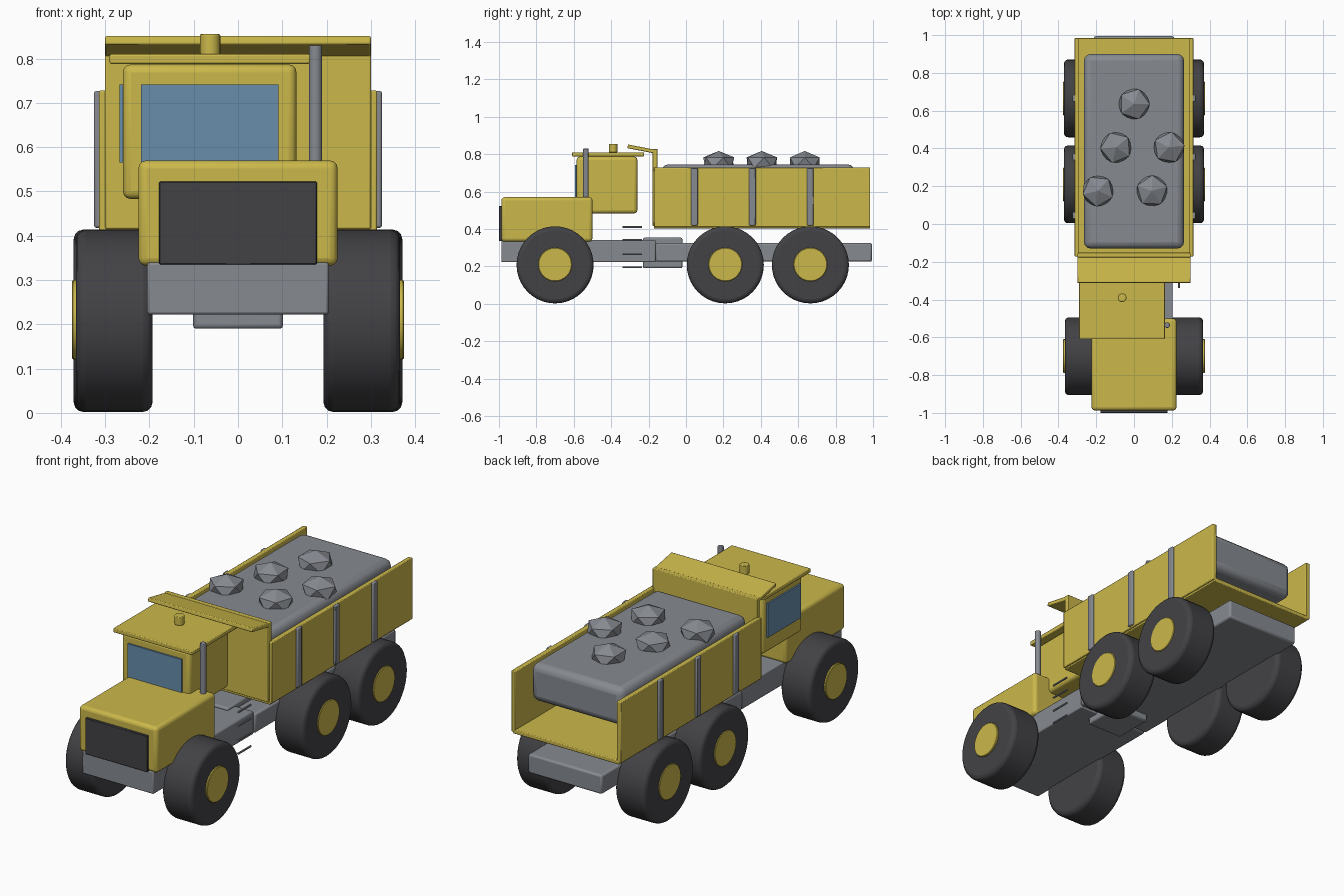
import bpy, bmesh, math
from mathutils import Vector

if "Cube" in bpy.data.objects:
    bpy.data.objects.remove(bpy.data.objects["Cube"])


def material(name, rgb):
    m = bpy.data.materials.new(name)
    m.diffuse_color = (*rgb, 1)
    m.use_nodes = True
    m.node_tree.nodes["Principled BSDF"].inputs["Base Color"].default_value = m.diffuse_color
    return m


YELLOW = material("yellow paint", (0.60, 0.48, 0.07))
GREY = material("steel grey", (0.24, 0.255, 0.28))
DARK = material("dark rubber", (0.055, 0.054, 0.06))
GLASS = material("blue glass", (0.14, 0.27, 0.41))


def finish(name, bm, mat, bevel=0, segments=2):
    me = bpy.data.meshes.new(name)
    bm.to_mesh(me)
    bm.free()
    me.materials.append(mat)
    ob = bpy.data.objects.new(name, me)
    bpy.context.collection.objects.link(ob)
    if bevel:
        mod = ob.modifiers.new("bevel", 'BEVEL')
        mod.width, mod.segments = bevel, segments
        mod.limit_method, mod.angle_limit = 'ANGLE', math.radians(40)
    bpy.context.view_layer.objects.active = ob
    ob.select_set(True)
    bpy.ops.object.shade_smooth_by_angle(angle=math.radians(35))
    ob.select_set(False)
    return ob


def box(name, x, y, z, mat, bevel=0, segments=2):
    """Box from (min, max) ranges."""
    bm = bmesh.new()
    bmesh.ops.create_cube(bm, size=1)
    for v in bm.verts:
        v.co = Vector([(a + b) / 2 + c * (b - a) for (a, b), c in zip((x, y, z), v.co)])
    return finish(name, bm, mat, bevel, segments)


def cylinder(name, centre, radius, length, mat, axis='Z', sides=32, bevel=0, segments=2):
    bm = bmesh.new()
    bmesh.ops.create_cone(bm, cap_ends=True, segments=sides, radius1=radius, radius2=radius, depth=length)
    ob = finish(name, bm, mat, bevel, segments)
    ob.location = centre
    if axis == 'X':
        ob.rotation_euler.y = math.pi / 2
    elif axis == 'Y':
        ob.rotation_euler.x = math.pi / 2
    return ob


# Chassis: two frame halves and the joint between them
box("front_frame", (-0.205, 0.205), (-0.987, -0.163), (0.222, 0.34), GREY, 0.006)
box("rear_frame", (-0.212, 0.212), (-0.163, 0.995), (0.225, 0.325), GREY, 0.01)
box("frame_joint", (-0.102, 0.102), (-0.23, -0.02), (0.19, 0.353), GREY, 0.008)

# Wheels with hubs
for y, outer in ((-0.70, 0.366), (0.21, 0.371), (0.665, 0.371)):
    for s in (-1, 1):
        cylinder("tyre", (s * (outer - 0.0865), y, 0.208), 0.206, 0.173, DARK, 'X', 40, 0.022, 3)
        cylinder("hub", (s * 0.345, y, 0.21), 0.09, 0.06, YELLOW, 'X', 32, 0.003, 1)

# Hood and grille
box("hood", (-0.225, 0.225), (-0.987, -0.50), (0.332, 0.57), YELLOW, 0.018, 3)
box("grille", (-0.178, 0.178), (-1.0, -0.97), (0.335, 0.522), DARK, 0.002, 1)

# Offset cab with front and left windows, roof, beacon and exhaust
box("cab", (-0.26, 0.132), (-0.585, -0.26), (0.483, 0.787), YELLOW, 0.018, 3)
box("front_window", (-0.219, 0.092), (-0.594, -0.585), (0.565, 0.742), GLASS)
box("side_window", (-0.268, -0.26), (-0.56, -0.29), (0.565, 0.742), GLASS)
box("roof", (-0.29, 0.163), (-0.61, -0.225), (0.788, 0.81), YELLOW, 0.004)
cylinder("beacon", (-0.063, -0.39, 0.832), 0.023, 0.046, YELLOW, sides=20, bevel=0.003)
cylinder("exhaust", (0.175, -0.535, 0.69), 0.015, 0.28, GREY, sides=20, bevel=0.003)

# Ladder rungs
for z in (0.195, 0.265, 0.34, 0.41):
    cylinder("ladder_rung", (0.238, -0.287, z), 0.005, 0.105, GREY, 'Y', 10)

# Open-ended dump body
box("dump_floor", (-0.305, 0.305), (-0.172, 0.985), (0.402, 0.424), YELLOW, 0.004)
box("headboard", (-0.30, 0.30), (-0.178, -0.152), (0.415, 0.828), YELLOW, 0.004)
for s in (-1, 1):
    box("dump_side", sorted((s * 0.29, s * 0.314)), (-0.172, 0.985), (0.41, 0.728), YELLOW, 0.004)
    for y in (0.045, 0.355, 0.665):
        box("side_rib", sorted((s * 0.305, s * 0.325)), (y - 0.018, y + 0.018), (0.418, 0.727), GREY, 0.005)

# Sloping guard above the headboard
guard = box("cab_guard", (-0.30, 0.30), (-0.078, 0.078), (-0.01, 0.01), YELLOW, 0.004)
guard.location = (0, -0.235, 0.827)
guard.rotation_euler.x = math.radians(-11)

# Load slab with rocks
box("load", (-0.265, 0.265), (-0.13, 0.90), (0.55, 0.745), GREY, 0.035, 3)
for i, (x, y) in enumerate(((0, 0.635), (-0.095, 0.405), (0.185, 0.405), (-0.19, 0.175), (0.095, 0.175))):
    bm = bmesh.new()
    bmesh.ops.create_icosphere(bm, subdivisions=1, radius=1)
    rock = finish("rock", bm, GREY)
    for p in rock.data.polygons:
        p.use_smooth = True
    rock.location = (x, y, 0.755)
    rock.scale = (0.093, 0.093, 0.062)
    rock.rotation_euler.z = 0.7 * i
